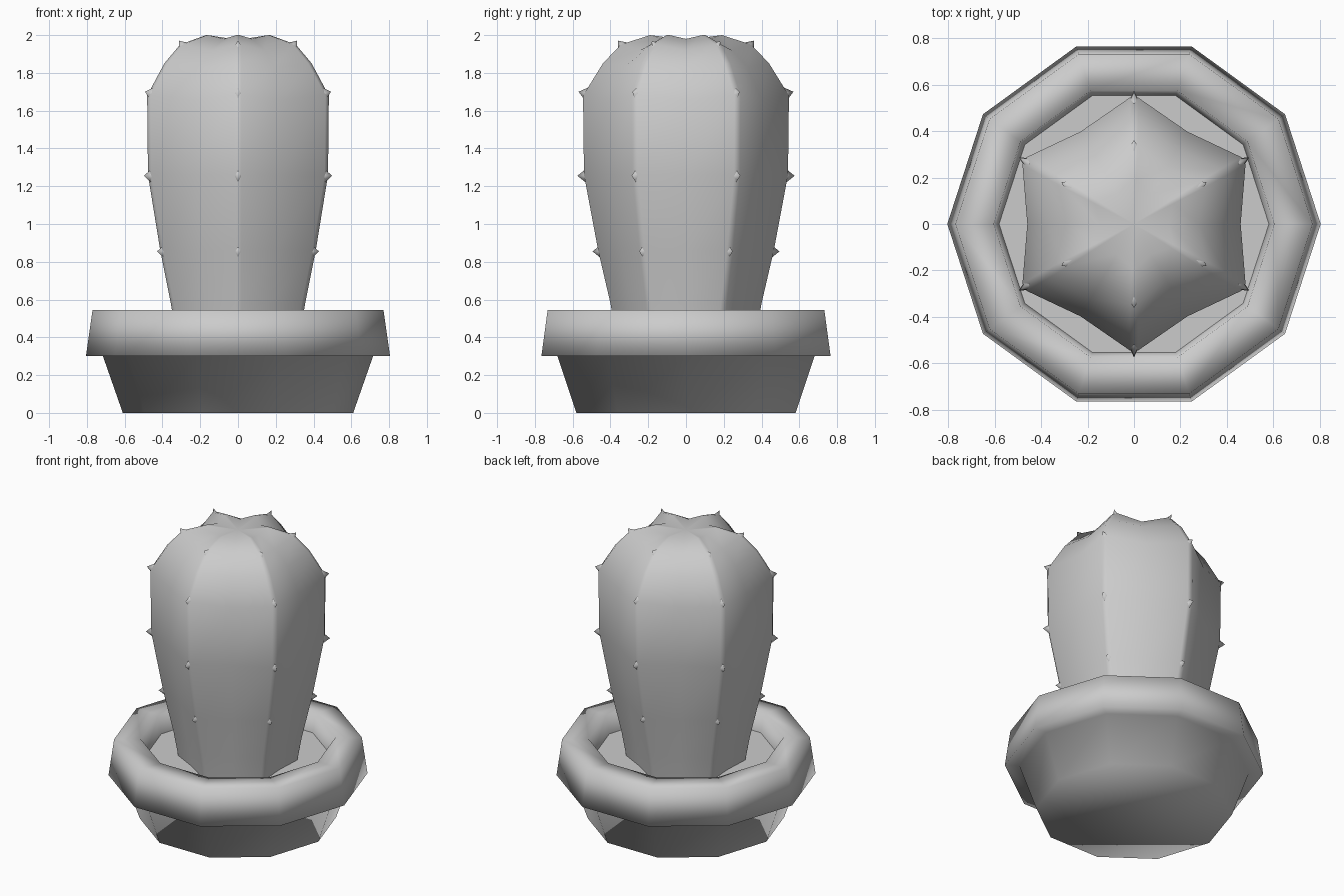
import bpy
import bmesh
from math import cos, sin, pi, radians
from mathutils import Vector, Matrix

cube = bpy.data.objects.get("Cube")
if cube:
    bpy.data.objects.remove(cube, do_unlink=True)

GREY = (0.6, 0.6, 0.6, 1)
grey = bpy.data.materials.new("plain grey")
grey.use_nodes = True
grey.diffuse_color = GREY
grey.node_tree.nodes["Principled BSDF"].inputs["Base Color"].default_value = GREY


def make_object(name, bm):
    bmesh.ops.recalc_face_normals(bm, faces=bm.faces)
    for face in bm.faces:
        face.smooth = True
    mesh = bpy.data.meshes.new(name)
    bm.to_mesh(mesh)
    bm.free()
    mesh.materials.append(grey)
    obj = bpy.data.objects.new(name, mesh)
    bpy.context.collection.objects.link(obj)
    return obj


def loft(bm, loops):
    """Join closed loops of points with quads."""
    rings = [[bm.verts.new(p) for p in loop] for loop in loops]
    for a, b in zip(rings, rings[1:]):
        n = len(a)
        for i in range(n):
            j = (i + 1) % n
            bm.faces.new((a[i], a[j], b[j], b[i]))
    return rings


def circle(r, z, sides=10):
    return [(r * cos(2 * pi * i / sides), r * sin(2 * pi * i / sides), z)
            for i in range(sides)]


# Ten-sided pot with an overhanging rim
bm = bmesh.new()
pot_profile = [(0.61, 0), (0.715, 0.3), (0.805, 0.3), (0.77, 0.545),
               (0.605, 0.545), (0.58, 0.41)]
rings = loft(bm, [circle(r, z) for r, z in pot_profile])
bm.faces.new(rings[0])
make_object("pot", bm)

# Soil disc
bm = bmesh.new()
bm.faces.new([bm.verts.new(p) for p in circle(0.585, 0.42)])
soil = make_object("soil", bm)

# Cactus body: six narrow ribs with shallow valleys between
# Each level: rib radius, rib height, valley radius, valley height
levels = [(0.37, 0.41, 0.32, 0.41), (0.40, 0.58, 0.345, 0.58),
          (0.465, 0.86, 0.395, 0.86), (0.54, 1.26, 0.46, 1.26),
          (0.545, 1.68, 0.46, 1.66), (0.44, 1.85, 0.375, 1.83),
          (0.345, 1.95, 0.28, 1.92), (0.19, 2.0, 0.15, 1.98)]
RIB_HALF = 0.018


def ribbed_loop(rib_r, rib_z, valley_r, valley_z):
    points = []
    for k in range(6):
        turn = Matrix.Rotation(radians(30 + 60 * k), 3, 'Z')
        half = RIB_HALF * min(1, rib_r / 0.4)
        points.append(turn @ Vector((rib_r, -half, rib_z)))
        points.append(turn @ Vector((rib_r, half, rib_z)))
        a = radians(30)
        points.append(turn @ Vector((valley_r * cos(a), valley_r * sin(a), valley_z)))
    return points


bm = bmesh.new()
rings = loft(bm, [ribbed_loop(*level) for level in levels])
crown = bm.verts.new((0, 0, 1.975))
top = rings[-1]
for i, v in enumerate(top):
    bm.faces.new((v, top[(i + 1) % len(top)], crown))
make_object("cactus_body", bm)

# Thorns: small pyramids up each rib (radius, height, outward tilt upward)
bm = bmesh.new()
for k in range(6):
    turn = Matrix.Rotation(radians(30 + 60 * k), 4, 'Z')
    for r, z, tilt in [(0.455, 0.855, 0), (0.535, 1.255, 0),
                       (0.53, 1.69, 15), (0.335, 1.94, 50)]:
        place = (turn @ Matrix.Translation((r, 0, z))
                 @ Matrix.Rotation(radians(90 - tilt), 4, 'Y'))
        bmesh.ops.create_cone(bm, cap_ends=False, segments=4, radius1=0.04,
                              radius2=0, depth=0.05,
                              matrix=place @ Matrix.Translation((0, 0, 0.015))
                              @ Matrix.Diagonal((1, 0.6, 1, 1)))
bmesh.ops.remove_doubles(bm, verts=bm.verts, dist=0.0005)
make_object("thorns", bm)
